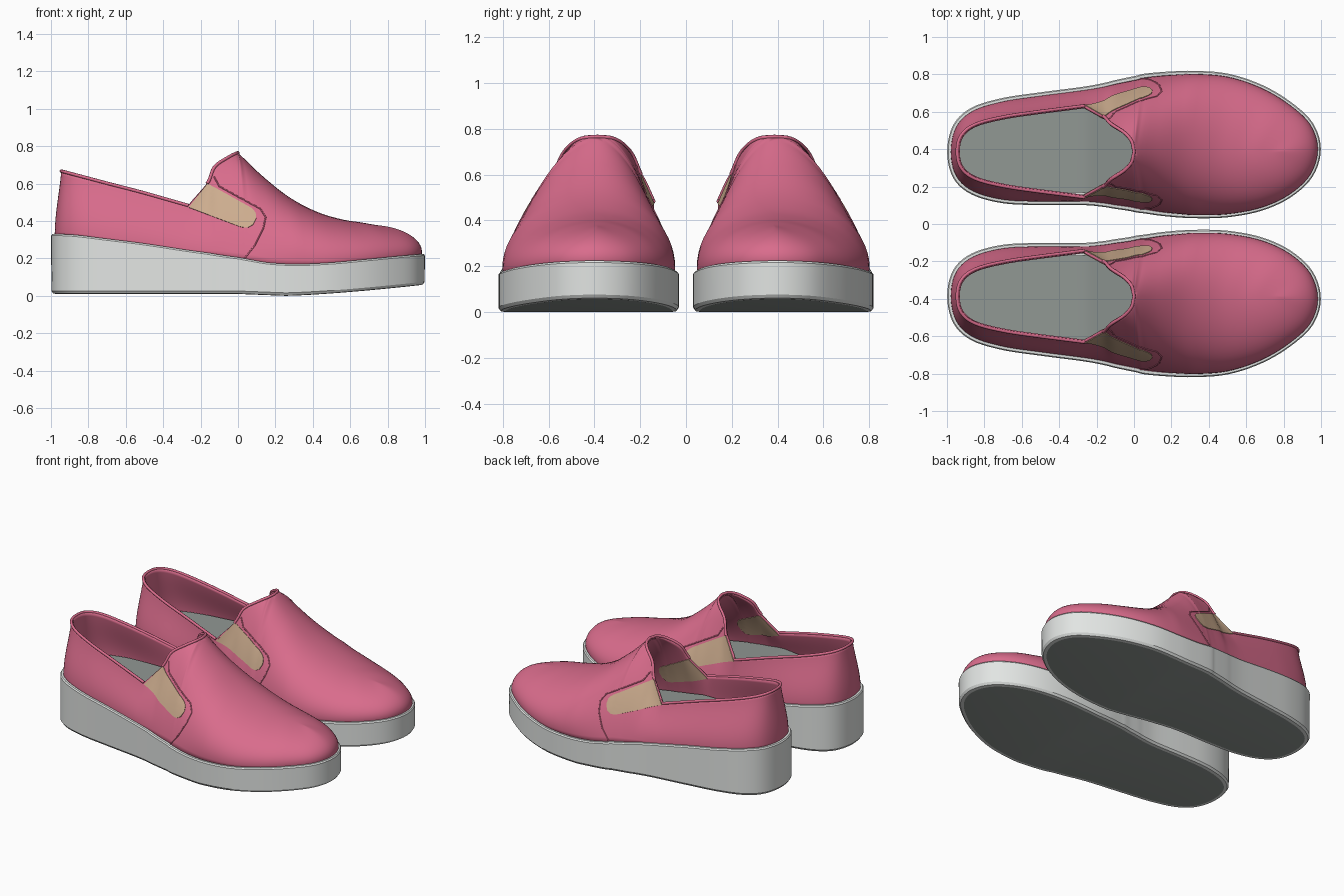
import bpy, bmesh, math
from mathutils import Vector
from mathutils.bvhtree import BVHTree

if "Cube" in bpy.data.objects:
    bpy.data.objects.remove(bpy.data.objects["Cube"])


def material(name, r, g, b):
    m = bpy.data.materials.new(name)
    lin = [((c / 255 + 0.055) / 1.055) ** 2.4 for c in (r, g, b)]
    m.diffuse_color = (*lin, 1)
    m.use_nodes = True
    m.node_tree.nodes["Principled BSDF"].inputs["Base Color"].default_value = m.diffuse_color
    return m


PINK = material("pink_upper", 217, 108, 140)
GREY = material("light_grey_sole", 226, 229, 227)
INSOLE = material("mid_grey_insole_and_tread", 145, 152, 148)
TAN = material("tan_elastic", 204, 172, 142)

# Stations heel to toe: base x, outer y, inner y, top x, opening half width, top z, sole top z
STATIONS = [
    (-.98, .385, .385, -.945, 0, .667, .33),
    (-.95, .52, .255, -.925, .085, .662, .33),
    (-.86, .605, .175, -.85, .145, .642, .325),
    (-.70, .655, .13, -.70, .185, .602, .305),
    (-.50, .685, .12, -.50, .215, .55, .28),
    (-.27, .715, .12, -.265, .245, .483, .245),
    (-.16, .735, .11, -.165, .19, .60, .23),
    (-.10, .75, .10, -.125, .15, .69, .22),
    (-.03, .765, .09, -.05, .10, .742, .21),
    (.02, .775, .08, -.01, .05, .762, .203),
    (.06, .785, .075, 0, 0, .765, .195),
    (.17, .795, .06, .12, 0, .65, .177),
    (.32, .80, .05, .27, 0, .53, .17),
    (.50, .785, .055, .42, 0, .45, .178),
    (.68, .725, .09, .55, 0, .41, .195),
    (.83, .635, .16, .66, 0, .392, .21),
    (.94, .53, .265, .73, 0, .38, .22),
    (.98, .40, .40, .76, 0, .376, .224)]
LAST, SUB, ROWS, YC = len(STATIONS) - 1, 5, 16, .387
M = LAST * SUB          # columns per side
N = 2 * M               # columns round the whole shoe


def lerp(a, b, t):
    return a + (b - a) * t


def clamp01(t):
    return max(0.0, min(1.0, t))


# Smooth closed loop through the stations: outer side to the toe, inner side back
keys = [(s[0], s[1], s[3], s[4], s[5], s[6]) for s in STATIONS]
keys += [(s[0], s[2], s[3], -s[4], s[5], s[6]) for s in STATIONS[-2:0:-1]]


def loop_at(i):
    k, t = divmod(i, SUB)
    t /= SUB
    a, b, c, d = (keys[(k + o) % len(keys)] for o in (-1, 0, 1, 2))
    out = [.5 * (2 * q + (r - p) * t + (2 * p - 5 * q + 4 * r - s) * t * t
                 + (3 * q - p - 3 * r + s) * t ** 3) for p, q, r, s in zip(a, b, c, d)]
    if min(k, len(keys) - 1 - k) in (4, 5, 9):   # straight rim at the gore corner and tongue tip
        out[2:5] = [lerp(q, r, t) for q, r in zip(b[2:5], c[2:5])]
    return out


LOOP = [loop_at(i) for i in range(N)]


def column(i):
    """Curve from the sole edge up to the opening or to the instep ridge."""
    bx, by, ex, r, ez, zt = LOOP[i]
    j = min(i, N - i)
    st = j / SUB
    base = Vector((bx, by, zt - .012))
    end = Vector((ex, YC + (0 if st >= 10 else r), ez))
    vamp = clamp01((st - 6) / 4)
    front = clamp01((st - 10) / 2)
    slope = 0
    if st >= 10:
        p, q = LOOP[max(j - 1, 10 * SUB)], LOOP[min(j + 1, M)]
        slope = (q[4] - p[4]) / (q[2] - p[2])
    k1, k2 = .35 + .15 * front, lerp(.3, .43, vamp) + .17 * front
    d = base - end
    lean = clamp01((st - 5) / 3) * (1 - front)
    out = Vector((d.x, d.y, 0)).normalized() * (.025 * front - .03 * lean)
    p1 = base + out + Vector((0, 0, k1 * (ez - base.z)))
    p2 = end + Vector((d.x * k2, d.y * k2, d.z * .35 * (1 - vamp) + slope * d.x * k2))
    pts = []
    for n in range(ROWS + 1):
        t = n / ROWS
        u = 1 - t
        pts.append(base * u ** 3 + p1 * 3 * u * u * t + p2 * 3 * u * t * t + end * t ** 3)
    return pts


COLS = [column(i) for i in range(N)]


def finish(name, mesh, mats, thickness=0, angle=40):
    """Link the part, smooth it and mirror it into the second shoe."""
    ob = bpy.data.objects.new(name, mesh)
    bpy.context.collection.objects.link(ob)
    for m in mats:
        mesh.materials.append(m)
    bpy.ops.object.select_all(action='DESELECT')
    ob.select_set(True)
    bpy.context.view_layer.objects.active = ob
    bpy.ops.object.shade_smooth_by_angle(angle=math.radians(angle))
    if thickness:
        s = ob.modifiers.new("thickness", 'SOLIDIFY')
        s.thickness, s.offset = thickness, -1
    mir = ob.modifiers.new("second_shoe", 'MIRROR')
    mir.use_axis = (False, True, False)
    mir.use_mirror_merge = False
    return ob


def from_bmesh(name, bm, mats, **kw):
    me = bpy.data.meshes.new(name)
    bm.to_mesh(me)
    bm.free()
    return finish(name, me, mats, **kw)


# Pink upper
bm = bmesh.new()
grid = [[bm.verts.new(p) for p in col] for col in COLS]
for i in range(N):
    a, b = grid[i], grid[(i + 1) % N]
    for n in range(ROWS):
        bm.faces.new((a[n], a[n + 1], b[n + 1], b[n]))
bmesh.ops.remove_doubles(bm, verts=bm.verts[:], dist=1e-4)
bm.normal_update()
SURFACE = BVHTree.FromBMesh(bm)
from_bmesh("upper", bm, [PINK], thickness=.014, angle=60)


# Sole outline, offset from the base of the upper
def outline(off, height):
    pts = []
    for i in range(N):
        p, q, c = LOOP[i - 1], LOOP[(i + 1) % N], LOOP[i]
        nrm = Vector((p[1] - q[1], q[0] - p[0], 0)).normalized()
        x, y = c[0] + nrm.x * off, c[1] + nrm.y * off
        pts.append((x, y, height(x, c[5])))
    return pts


def cap(bm, ring, mat=0, flip=False):
    for i in range(M):
        vs = list(dict.fromkeys((ring[i], ring[i + 1], ring[N - i - 1], ring[(N - i) % N])))
        bm.faces.new(vs[::-1] if flip else vs).material_index = mat


def ground(x):
    return .01 * clamp01((.25 - x) / .25) if x < .25 else .06 * ((x - .25) / .75) ** 1.4


# Wedge sole with a light rim round the darker tread
bm = bmesh.new()
profile = [(-.012, lambda x, z: ground(x)), (.008, lambda x, z: ground(x) + .002),
           (.018, lambda x, z: ground(x) + .016),
           (.019, lambda x, z: z - .008), (.013, lambda x, z: z), (-.02, lambda x, z: z)]
rings = [[bm.verts.new(p) for p in outline(o, h)] for o, h in profile]
for lo, hi in zip(rings, rings[1:]):
    for i in range(N):
        k = (i + 1) % N
        bm.faces.new((lo[i], hi[i], hi[k], lo[k]))
cap(bm, rings[0], 1)
cap(bm, rings[-1], 0, True)
bmesh.ops.recalc_face_normals(bm, faces=bm.faces[:])
from_bmesh("sole", bm, [GREY, INSOLE], angle=30)

# Insole
bm = bmesh.new()
cap(bm, [bm.verts.new(p) for p in outline(
    -.047, lambda x, z: lerp(.36, .225, clamp01((x + .25) / .6)))], 0, True)
from_bmesh("insole", bm, [INSOLE])


def project(x, z, side):
    """Point and outward normal on the upper, seen from the side."""
    hit = SURFACE.ray_cast(Vector((x, YC + side * 1.5, z)), Vector((0, -side, 0)))
    if hit[0] is None or (hit[0].y - YC) * side < 0:
        hit = SURFACE.find_nearest(Vector((x, YC + side * .22, z)))
    nrm = hit[1] if hit[1].y * side > 0 else -hit[1]
    return hit[0], nrm


def tube(name, pts, radius):
    cu = bpy.data.curves.new(name, 'CURVE')
    cu.dimensions, cu.bevel_depth, cu.bevel_resolution = '3D', radius, 2
    cu.use_fill_caps = True
    sp = cu.splines.new('POLY')
    sp.points.add(len(pts) - 1)
    for p, co in zip(sp.points, pts):
        p.co = (*co, 1)
    tmp = bpy.data.objects.new(name, cu)
    me = bpy.data.meshes.new_from_object(tmp)
    bpy.data.objects.remove(tmp)
    finish(name, me, [PINK], angle=60)


# Elastic side gores and the stitched seam around them
SEAM = [(.035, .2), (.09, .27), (.135, .36), (.148, .42), (.12, .465), (0, .53), (-.1, .585), (-.135, .65)]
for side, label in ((1, "outer"), (-1, "inner")):
    bm = bmesh.new()
    U, V = 20, 8
    layers = [[], []]
    for a in range(U + 1):
        u = a / U * 1.05
        e = clamp01((u - .85) / .2)
        squeeze = .35 + .65 * math.sqrt(1 - e * e)
        for b in range(V + 1):
            v = .5 + (b / V - .5) * squeeze
            x = lerp(lerp(-.264, .05, u), lerp(-.163, .10, u), v)
            z = lerp(lerp(.472, .354, u), lerp(.60, .454, u), v)
            p, nrm = project(x, z, side)
            layers[0].append(bm.verts.new(p + nrm * .004))
            layers[1].append(bm.verts.new(p - nrm * .018))
    W = V + 1
    for L in layers:
        for a in range(U):
            for b in range(V):
                k = a * W + b
                bm.faces.new((L[k], L[k + 1], L[k + W + 1], L[k + W]))
    rim = ([b for b in range(V)] + [a * W + V for a in range(U)]
           + [U * W + b for b in range(V, 0, -1)] + [a * W for a in range(U, 0, -1)])
    for k, m in zip(rim, rim[1:] + rim[:1]):
        bm.faces.new((layers[0][k], layers[0][m], layers[1][m], layers[1][k]))
    bmesh.ops.recalc_face_normals(bm, faces=bm.faces[:])
    from_bmesh(label + "_elastic_gore", bm, [TAN])
    path = [project(lerp(p[0], q[0], t / 6), lerp(p[1], q[1], t / 6), side)[0]
            for p, q in zip(SEAM, SEAM[1:]) for t in range(6)]
    tube(label + "_seam", path, .004)

# Rolled collar round the heel and the tongue edge
heel = range(-5 * SUB, 5 * SUB + 1)
tube("heel_collar", [COLS[i % N][-1] for i in heel], .009)
right = [COLS[i][-1] for i in range(6 * SUB, 10 * SUB + 1)]
left = [COLS[N - i][-1] for i in range(10 * SUB - 1, 6 * SUB - 1, -1)]
tube("tongue_edge", right + left, .009)
